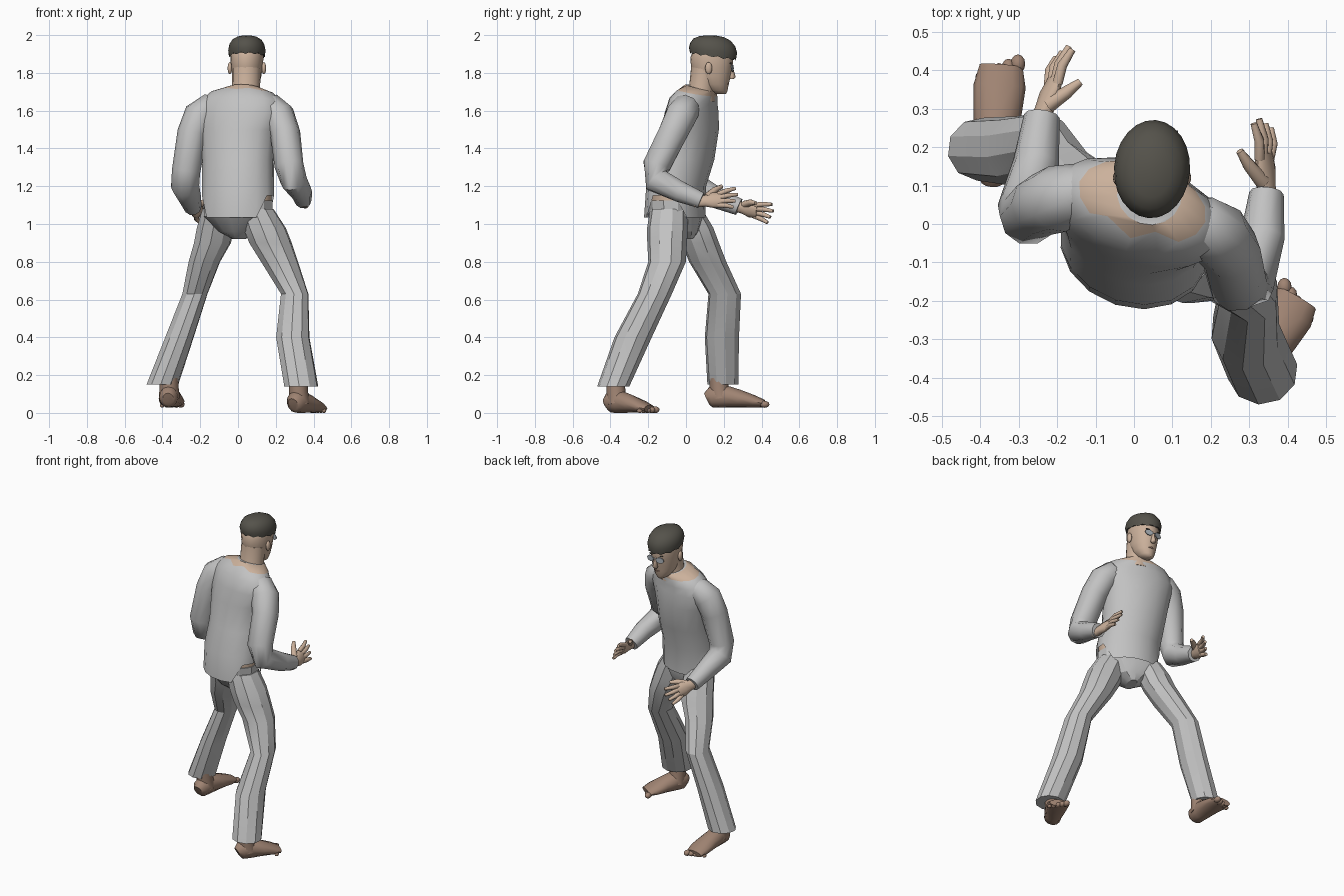
import bpy, bmesh, math
from mathutils import Vector as V

cube = bpy.data.objects.get("Cube")
if cube:
    bpy.data.objects.remove(cube, do_unlink=True)


def material(name, rgb):
    m = bpy.data.materials.new(name)
    m.use_nodes = True
    m.diffuse_color = (*rgb, 1)
    m.node_tree.nodes["Principled BSDF"].inputs["Base Color"].default_value = (*rgb, 1)
    return m


cloth = material("grey cloth", (.54, .54, .54))
skin = material("skin", (.6, .44, .33))
foot_skin = material("foot skin", (.35, .23, .17))
hair = material("dark hair", (.09, .085, .07))
glass = material("lens grey", (.4, .44, .48))
lip = material("lips", (.4, .24, .18))


def finish(name, bm, mats, angle=35):
    bmesh.ops.recalc_face_normals(bm, faces=bm.faces)
    me = bpy.data.meshes.new(name)
    bm.to_mesh(me)
    bm.free()
    for m in mats:
        me.materials.append(m)
    for p in me.polygons:
        p.use_smooth = True
    me.set_sharp_from_angle(angle=math.radians(angle))
    ob = bpy.data.objects.new(name, me)
    bpy.context.collection.objects.link(ob)
    return ob


def loft(name, rings, mats, caps=(True, True), angle=35, skin_from=None):
    """Skin a list of point rings; bands from skin_from up use the second material."""
    bm = bmesh.new()
    vs = [[bm.verts.new(p) for p in r] for r in rings]
    n = len(vs[0])
    for j in range(len(vs) - 1):
        for i in range(n):
            k = (i + 1) % n
            f = bm.faces.new((vs[j][i], vs[j][k], vs[j + 1][k], vs[j + 1][i]))
            f.material_index = int(skin_from is not None and j >= skin_from)
    for use, r in zip(caps, (vs[0], vs[-1])):
        if use:
            bm.faces.new(r)
    return finish(name, bm, mats, angle)


def ring(x, y, z, rx, ry, yaw=0, n=16, drop=lambda a: 0):
    """Level ellipse, turned by yaw degrees, with an optional height change."""
    c, s = math.cos(math.radians(yaw)), math.sin(math.radians(yaw))
    pts = []
    for i in range(n):
        a = math.tau * i / n
        u, v = rx * math.cos(a), ry * math.sin(a)
        pts.append(V((x + u * c - v * s, y + u * s + v * c, z + drop(a))))
    return pts


def tube(name, pts, radii, mat, ref=(1, 0, 0), n=10, angle=35, floor=-1):
    """Sweep an ellipse along points; each radius is (along ref, across)."""
    pts, ref, rings = [V(p) for p in pts], V(ref), []
    for i, p in enumerate(pts):
        t = (pts[min(i + 1, len(pts) - 1)] - pts[max(i - 1, 0)]).normalized()
        u = (ref - t * ref.dot(t)).normalized()
        w = t.cross(u)
        a, b = radii[i] if isinstance(radii[i], tuple) else (radii[i],) * 2
        r = [p + u * a * math.cos(math.tau * k / n) + w * b * math.sin(math.tau * k / n)
             for k in range(n)]
        rings.append([V((q.x, q.y, max(q.z, floor))) for q in r])
    return loft(name, rings, [mat], angle=angle)


def ball(name, loc, size, mat):
    bm = bmesh.new()
    bmesh.ops.create_uvsphere(bm, u_segments=12, v_segments=8, radius=1)
    bmesh.ops.scale(bm, vec=size, verts=bm.verts)
    bmesh.ops.translate(bm, vec=loc, verts=bm.verts)
    return finish(name, bm, [mat], 60)


# Shirt with a bare neckline; the hem dips at front and back
def tail(a):
    return -.115 if abs(math.sin(a)) > .6 else 0


def slope(a):
    return -.02 * math.sin(a)


shirt = [ring(0, -.06, 1.15, .196, .158, -18, drop=tail)]
shirt += [ring(x, y, z, rx, ry, -18, drop=d) for x, y, z, rx, ry, d in (
    (0, -.052, 1.2, .196, .154, lambda a: 0), (0, -.005, 1.34, .195, .15, lambda a: 0),
    (0, .022, 1.5, .21, .145, lambda a: 0), (.01, .03, 1.59, .24, .13, lambda a: 0),
    (.015, .04, 1.65, .22, .115, slope), (.022, .058, 1.695, .172, .1, slope),
    (.04, .078, 1.72, .085, .08, slope))]
# Neckline runs to points at the back
for i in (11, 13):
    shirt[6][i] += V((0, .03, .008))
loft("shirt", shirt, [cloth, skin], skin_from=6, caps=(False, True))
loft("waist", [ring(0, -.055, z, .186, .128, -18) for z in (1.07, 1.175)], [skin])

# Trousers: seat and two legs
loft("trouser_seat", [ring(x, y, z, rx, ry, -18, 12) for x, y, z, rx, ry in (
    (.005, -.02, .92, .03, .06), (.005, -.035, .96, .11, .1), (0, -.055, 1.04, .192, .138),
    (0, -.06, 1.125, .192, .142))], [cloth], angle=25)
legs = {
    "right": ((-.105, 0, 1.08, .085, .085), (-.12, .045, .98, .1, .1),
              (-.135, .075, .9, .1, .1), (-.178, .115, .8, .085, .1),
              (-.228, .205, .63, .068, .088), (-.31, .19, .4, .077, .092),
              (-.4, .195, .15, .086, .082)),
    "left": ((.095, -.09, 1.08, .095, .1), (.14, -.098, .98, .115, .108),
             (.172, -.1, .9, .115, .105), (.22, -.1, .8, .1, .1),
             (.3, -.165, .63, .074, .092), (.29, -.28, .4, .09, .1),
             (.335, -.385, .14, .092, .085))}
for side, rows in legs.items():
    loft(side + "_trouser_leg", [ring(*r, n=10, yaw=12) for r in rows], [cloth], angle=25)

# Sleeves, with rounded shoulders running into the shirt
tube("right_sleeve", [(-.1, .085, 1.62), (-.15, .08, 1.615), (-.2, .065, 1.575), (-.24, .05, 1.48),
                      (-.275, .02, 1.28), (-.28, .045, 1.2), (-.255, .16, 1.14), (-.24, .28, 1.09)],
     [.06, .078, .088, .082, .075, .075, .06, .047], cloth, n=10, angle=50)
tube("left_sleeve", [(.13, .01, 1.62), (.17, 0, 1.615), (.215, -.025, 1.575), (.25, -.07, 1.48),
                     (.27, -.155, 1.31), (.295, -.155, 1.23), (.335, -.03, 1.17), (.345, .08, 1.125)],
     [.06, .078, .086, .08, .077, .072, .058, .045], cloth, n=10, angle=50)


# Hands: palm, four fingers and a thumb
def hand(side, wrist, forward, spread, thumb_tip):
    w, f, s = V(wrist), V(forward).normalized(), V(spread).normalized()
    tube(side + "_palm", [w - f * .04, w + f * .02, w + f * .06, w + f * .105],
         [(.029, .026), (.033, .024), (.045, .024), (.042, .016)], skin, s, 10, 60)
    for i in range(4):
        k = i - 1.5
        base = w + f * .09 + s * k * .021
        tip = base + (f + s * k * .17) * (.105 - .012 * abs(k - .5))
        curl = f.cross(s) * (.008 if side == "left" else -.008)
        tube(f"{side}_finger_{i + 1}", [base, base.lerp(tip, .5) + curl, tip],
             [.014, .0135, .009], skin, s, 8, 60)
    tip, base = V(thumb_tip), w + f * .03 + s * .02
    tube(side + "_thumb", [base, base.lerp(tip, .55) + s * .008, tip],
         [.021, .017, .01], skin, s, 8, 60)


hand("right", (-.24, .28, 1.09), (.32, .9, -.2), (.35, .1, .9), (-.14, .37, 1.11))
hand("left", (.345, .08, 1.12), (-.06, 1, .1), (-.4, 0, .9), (.275, .19, 1.2))


# Feet: ankle, flattened sole and toes, big toe on the inner side
def foot(side, ankle, heading, floor, length, inner):
    o, f = V((*ankle, floor)), V((*heading, 0)).normalized()
    s = V((f.y, -f.x, 0)) * inner
    up = V((0, 0, 1))
    rows = ((-.22, .045, .03, .035), (-.14, .055, .05, .055), (.1, .06, .053, .062),
            (.4, .048, .062, .048), (.7, .033, .068, .033), (.9, .022, .056, .02))
    tube(side + "_foot", [o + f * d * length + up * z for d, z, a, b in rows],
         [(a, b) for d, z, a, b in rows], foot_skin, s, 12, 50, floor)
    tube(side + "_ankle", [o + up * .05 + f * .015, o + up * .11 + f * .005, o + up * .2],
         [.056, .05, .05], foot_skin, n=12)
    for i in range(5):
        size = .019 - .0018 * i
        c = o + f * length * (.93 - .04 * i) + s * (.043 - .024 * i) + up * size * .9
        ball(f"{side}_toe_{i + 1}", c, (size, size * 1.3, size * .95), foot_skin)


foot("right", (-.365, .17), (.08, 1), .028, .27, 1)
foot("left", (.318, -.375), (.5, .85), 0, .235, -1)

# Neck and head
tube("neck", [(.04, .075, 1.66), (.043, .085, 1.73), (.045, .1, 1.82)],
     [(.085, .08), (.074, .068), (.076, .074)], skin, n=16)
loft("head", [ring(.047, y, z, rx, ry, -4) for y, z, rx, ry in (
    (.185, 1.688, .022, .026), (.168, 1.705, .045, .052), (.15, 1.74, .065, .076),
    (.139, 1.78, .076, .098), (.136, 1.83, .084, .11), (.137, 1.88, .088, .114),
    (.14, 1.93, .082, .1), (.135, 1.96, .045, .06))], [skin], angle=60)
loft("nose", [ring(.054, y, z, rx, ry, n=8) for y, z, rx, ry in (
    (.241, 1.768, .013, .012), (.245, 1.778, .016, .018), (.243, 1.81, .009, .011),
    (.24, 1.84, .008, .008))], [skin], angle=60)
ball("mouth", (.053, .222, 1.742), (.02, .007, .006), lip)
for side, sx in (("left", 1), ("right", -1)):
    ball(side + "_ear", (.047 + sx * .09, .12, 1.825), (.012, .019, .032), skin)
    ball(side + "_eyebrow", (.054 + sx * .034, .236, 1.851), (.018, .006, .004), hair)
    # Spectacle lenses
    tube(side + "_lens", [(.054 + sx * .034, .243, 1.825), (.054 + sx * .035, .248, 1.825)],
         [(.026, .019)] * 2, glass, n=12)
tube("lens_bridge", [(.04, .25, 1.83), (.068, .25, 1.83)], [.003, .003], glass, (0, 0, 1), 6)

# Hair dome with a ragged hem, lower over the forehead
dome = [ring(.047, y, z, rx, ry, -4, 24, drop=lambda a, t=t: -t * math.sin(a))
        for y, z, rx, ry, t in (
            (.143, 1.888, .095, .121, .018), (.143, 1.92, .099, .128, .015),
            (.142, 1.95, .093, .119, .01), (.138, 1.976, .077, .099, .006),
            (.134, 1.992, .05, .065, .002), (.13, 1.999, .015, .02, 0))]
for i, p in enumerate(dome[0]):
    p.z += .01 * (i % 2) - .005
loft("hair", dome, [hair], angle=60)
